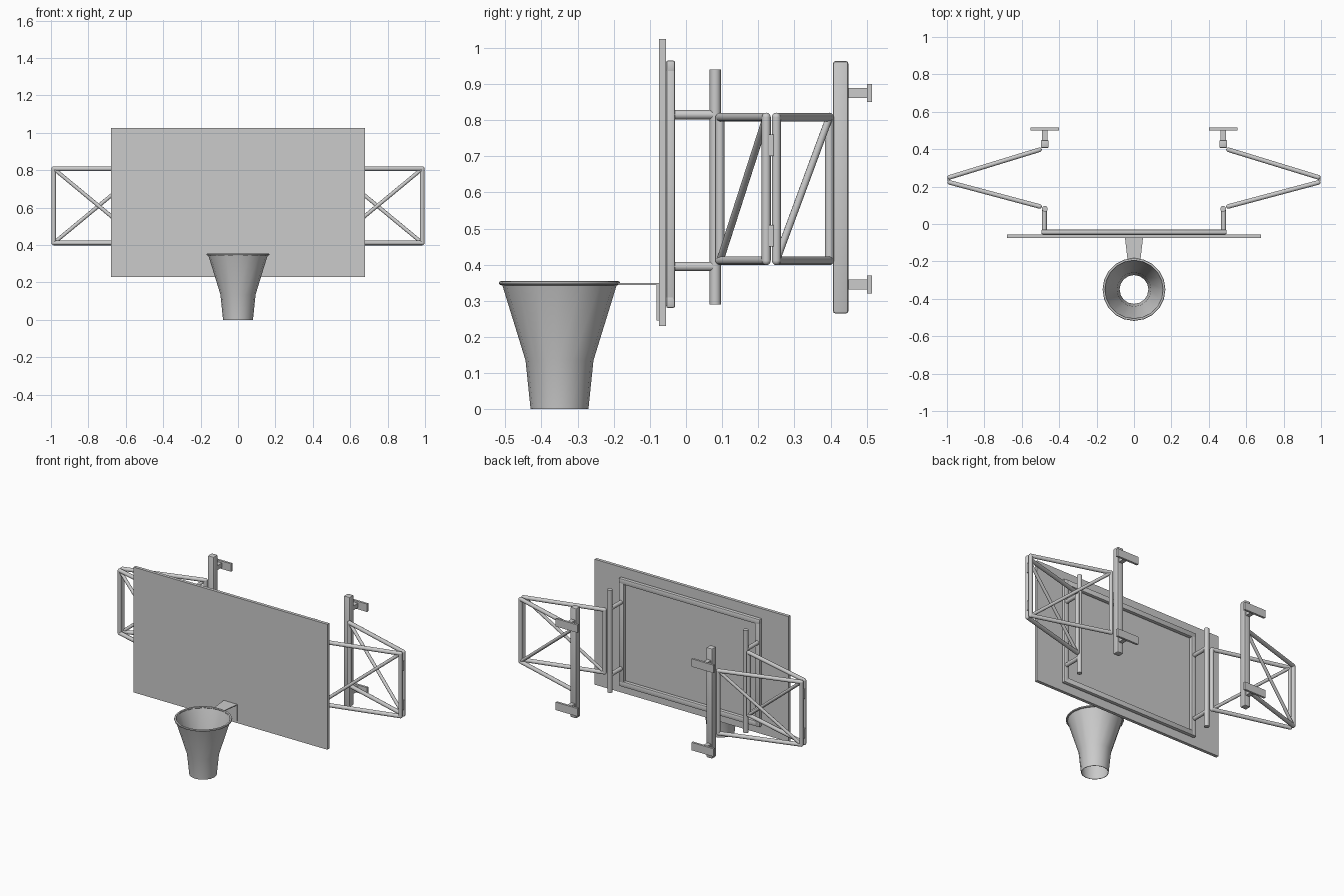
import bpy, bmesh, math
from mathutils import Vector

if "Cube" in bpy.data.objects:
    bpy.data.objects.remove(bpy.data.objects["Cube"])


def finish(name, bm, smooth=True):
    bmesh.ops.recalc_face_normals(bm, faces=bm.faces)
    me = bpy.data.meshes.new(name)
    bm.to_mesh(me)
    bm.free()
    ob = bpy.data.objects.new(name, me)
    bpy.context.collection.objects.link(ob)
    if smooth:
        bpy.ops.object.select_all(action='DESELECT')
        ob.select_set(True)
        bpy.context.view_layer.objects.active = ob
        bpy.ops.object.shade_smooth_by_angle(angle=math.radians(40))
    return ob


def box(name, lo, hi, bevel=0):
    bm = bmesh.new()
    bmesh.ops.create_cube(bm, size=1)
    lo, hi = Vector(lo), Vector(hi)
    for v in bm.verts:
        v.co = (lo + hi) / 2 + v.co * (hi - lo)
    if bevel:
        bmesh.ops.bevel(bm, geom=bm.edges[:], offset=bevel, segments=2, profile=0.5, affect='EDGES')
    return finish(name, bm)


def rod(name, a, b, r, sides=12):
    a, b = Vector(a), Vector(b)
    bm = bmesh.new()
    bmesh.ops.create_cone(bm, cap_ends=True, segments=sides, radius1=r, radius2=r, depth=(b - a).length)
    bm.transform(Vector((0, 0, 1)).rotation_difference(b - a).to_matrix().to_4x4())
    bmesh.ops.translate(bm, verts=bm.verts, vec=(a + b) / 2)
    return finish(name, bm)


def lathe(name, profile, centre, sides, closed):
    bm = bmesh.new()
    rings = []
    for r, z in profile:
        rings.append([bm.verts.new((centre[0] + r * math.cos(2 * math.pi * i / sides),
                                    centre[1] + r * math.sin(2 * math.pi * i / sides), z))
                      for i in range(sides)])
    for k in range(len(rings) if closed else len(rings) - 1):
        p, q = rings[k], rings[(k + 1) % len(rings)]
        for i in range(sides):
            j = (i + 1) % sides
            bm.faces.new((p[i], p[j], q[j], q[i]))
    return finish(name, bm)


# Backboard and the rectangular frame behind it
box("backboard", (-0.68, -0.075, 0.23), (0.68, -0.055, 1.025))
for z, n in ((0.28, "lower"), (0.93, "upper")):
    box(f"frame_{n}_rail", (-0.495, -0.055, z), (0.495, -0.03, z + 0.035), 0.006)
for x, n in ((-0.495, "left"), (0.46, "right")):
    box(f"frame_{n}_rail", (x, -0.055, 0.28), (x + 0.035, -0.03, 0.965), 0.006)

# Hoop, net and hoop bracket
C = (0, -0.35)
lathe("hoop_rim", [(0.161 + 0.007 * math.cos(t * math.pi / 4), 0.349 + 0.006 * math.sin(t * math.pi / 4))
                   for t in range(8)], C, 20, True)
lathe("net", [(0.08, 0), (0.094, 0.135), (0.16, 0.349),
              (0.157, 0.349), (0.091, 0.135), (0.077, 0)], C, 16, True)
bm = bmesh.new()
outline = [(-0.035, -0.188), (0.035, -0.188), (0.048, -0.075), (-0.048, -0.075)]
low = bm.faces.new([bm.verts.new((x, y, 0.344)) for x, y in outline])
ext = bmesh.ops.extrude_face_region(bm, geom=[low])
bmesh.ops.translate(bm, vec=(0, 0, 0.005), verts=[v for v in ext["geom"] if isinstance(v, bmesh.types.BMVert)])
finish("hoop_bracket_top", bm)
box("hoop_bracket_plate", (-0.048, -0.081, 0.245), (0.048, -0.075, 0.349))


# One hinged truss panel: outer and inner ends in plan, with a diagonal brace
def truss(name, inner, outer, inner_low):
    z0, z1 = 0.411, 0.808
    (xi, yi), (xo, yo) = inner, outer
    corners = [(xi, yi, z0), (xo, yo, z0), (xo, yo, z1), (xi, yi, z1)]
    for k, part in enumerate(("lower_tube", "outer_tube", "upper_tube", "inner_tube")):
        rod(f"{name}_{part}", corners[k], corners[(k + 1) % 4], 0.0125)
    for k, p in enumerate(corners):
        bm = bmesh.new()
        bmesh.ops.create_uvsphere(bm, u_segments=12, v_segments=6, radius=0.0125)
        bmesh.ops.translate(bm, verts=bm.verts, vec=p)
        finish(f"{name}_corner_{k}", bm)
    a, b = (corners[0], corners[2]) if inner_low else (corners[1], corners[3])
    rod(f"{name}_brace", a, b, 0.010)


# Folding arms, mirrored left and right
for s, side in ((-1, "left"), (1, "right")):
    x = s * 0.477
    rod(f"{side}_board_post", (x, 0.081, 0.29), (x, 0.081, 0.94), 0.0155, 16)
    for z, n in ((0.395, "lower"), (0.815, "upper")):
        rod(f"{side}_{n}_standoff", (s * 0.479, -0.035, z), (s * 0.479, 0.08, z), 0.013)
    truss(f"{side}_front_truss", (s * 0.505, 0.094), (s * 0.985, 0.222), True)
    truss(f"{side}_rear_truss", (s * 0.505, 0.397), (s * 0.985, 0.25), False)
    for z in (0.48, 0.73):
        xs = sorted((s * 0.984, s * 0.998))
        box(f"{side}_hinge", (xs[0], 0.229, z - 0.03), (xs[1], 0.242, z + 0.03))
    # Wall post with two wall brackets
    box(f"{side}_wall_post", (x - 0.021, 0.407, 0.265), (x + 0.021, 0.449, 0.963), 0.006)
    for z, n in ((0.345, "lower"), (0.875, "upper")):
        box(f"{side}_{n}_wall_stub", (x - 0.014, 0.445, z - 0.014), (x + 0.014, 0.505, z + 0.014))
        box(f"{side}_{n}_wall_plate", (x - 0.077, 0.501, z - 0.025), (x + 0.077, 0.515, z + 0.025))
